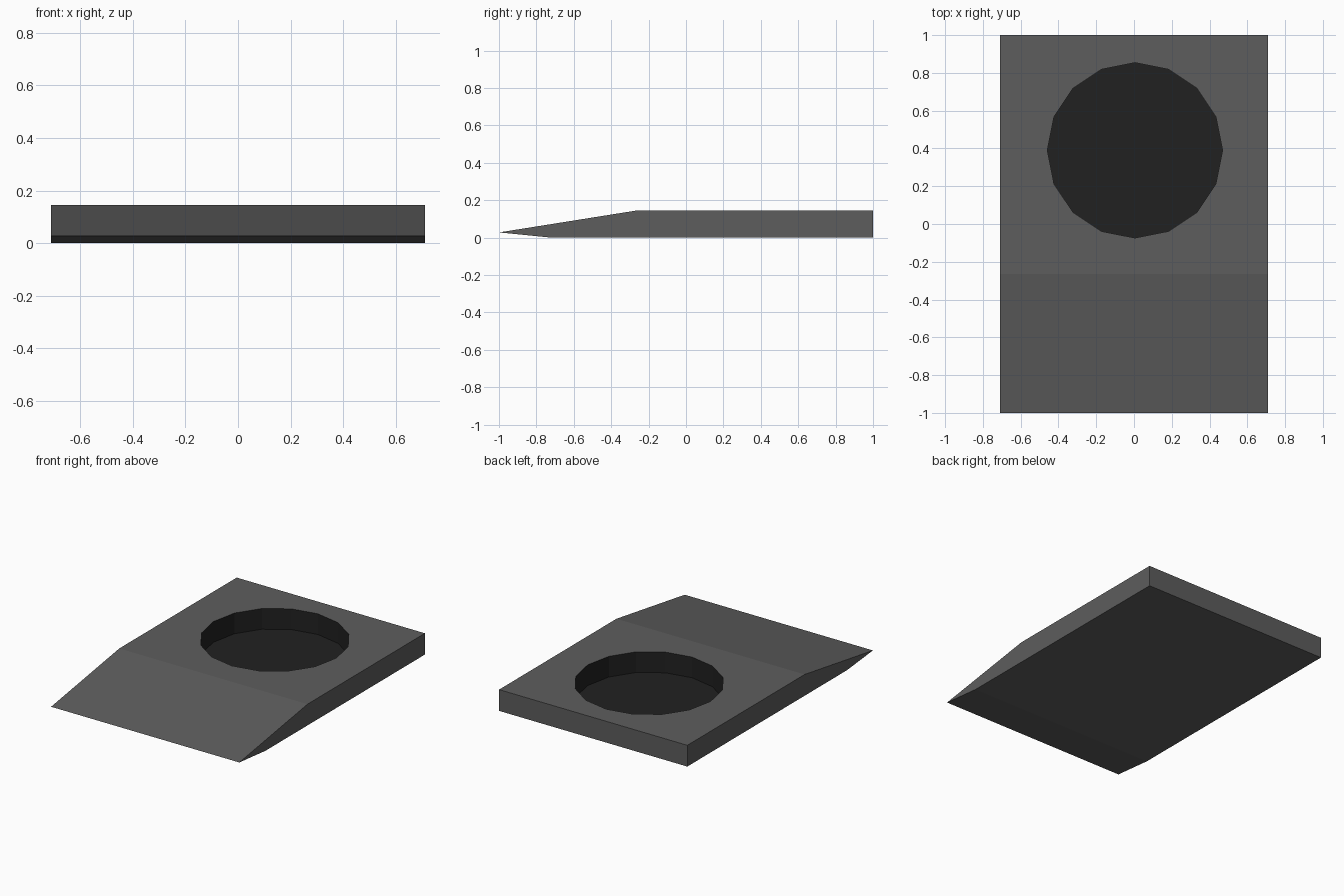
import bpy, bmesh

if "Cube" in bpy.data.objects:
    bpy.data.objects.remove(bpy.data.objects["Cube"])

HALF_WIDTH = 0.71
TOP = 0.145
FLOOR = 0.004


def material(name, value):
    mat = bpy.data.materials.new(name)
    mat.diffuse_color = (value, value, value, 1)
    mat.use_nodes = True
    mat.node_tree.nodes["Principled BSDF"].inputs["Base Color"].default_value = mat.diffuse_color
    return mat


def add_object(name, bm, mats):
    bmesh.ops.recalc_face_normals(bm, faces=bm.faces)
    mesh = bpy.data.meshes.new(name)
    bm.to_mesh(mesh)
    bm.free()
    for mat in mats:
        mesh.materials.append(mat)
    obj = bpy.data.objects.new(name, mesh)
    bpy.context.collection.objects.link(obj)
    return obj


mats = [material("dark_grey", 0.11), material("near_black", 0.015)]

# Wedge-fronted plate: side profile (y, z) extruded across the width
profile = [(-1, 0.028), (-0.72, 0), (1, 0), (1, TOP), (-0.265, TOP)]
bm = bmesh.new()
side = bm.faces.new([bm.verts.new((-HALF_WIDTH, y, z)) for y, z in profile])
ext = bmesh.ops.extrude_face_region(bm, geom=[side], use_keep_orig=True)
moved = [v for v in ext["geom"] if isinstance(v, bmesh.types.BMVert)]
bmesh.ops.translate(bm, verts=moved, vec=(2 * HALF_WIDTH, 0, 0))
plate = add_object("plate", bm, mats)

# 16-sided cutter for the round dark recess
bm = bmesh.new()
bmesh.ops.create_cone(bm, cap_ends=True, segments=16, radius1=0.464,
                      radius2=0.464, depth=0.4)
bmesh.ops.translate(bm, verts=bm.verts, vec=(0.005, 0.39, FLOOR + 0.2))
for face in bm.faces:
    face.material_index = 1
cutter = add_object("recess_cutter", bm, mats)
cutter.hide_render = True

# Cut the recess, leaving a thin floor
mod = plate.modifiers.new("recess", 'BOOLEAN')
mod.operation = 'DIFFERENCE'
mod.solver = 'EXACT'
mod.object = cutter
bpy.context.view_layer.objects.active = plate
plate.select_set(True)
bpy.ops.object.modifier_apply(modifier=mod.name)
bpy.data.objects.remove(cutter)
